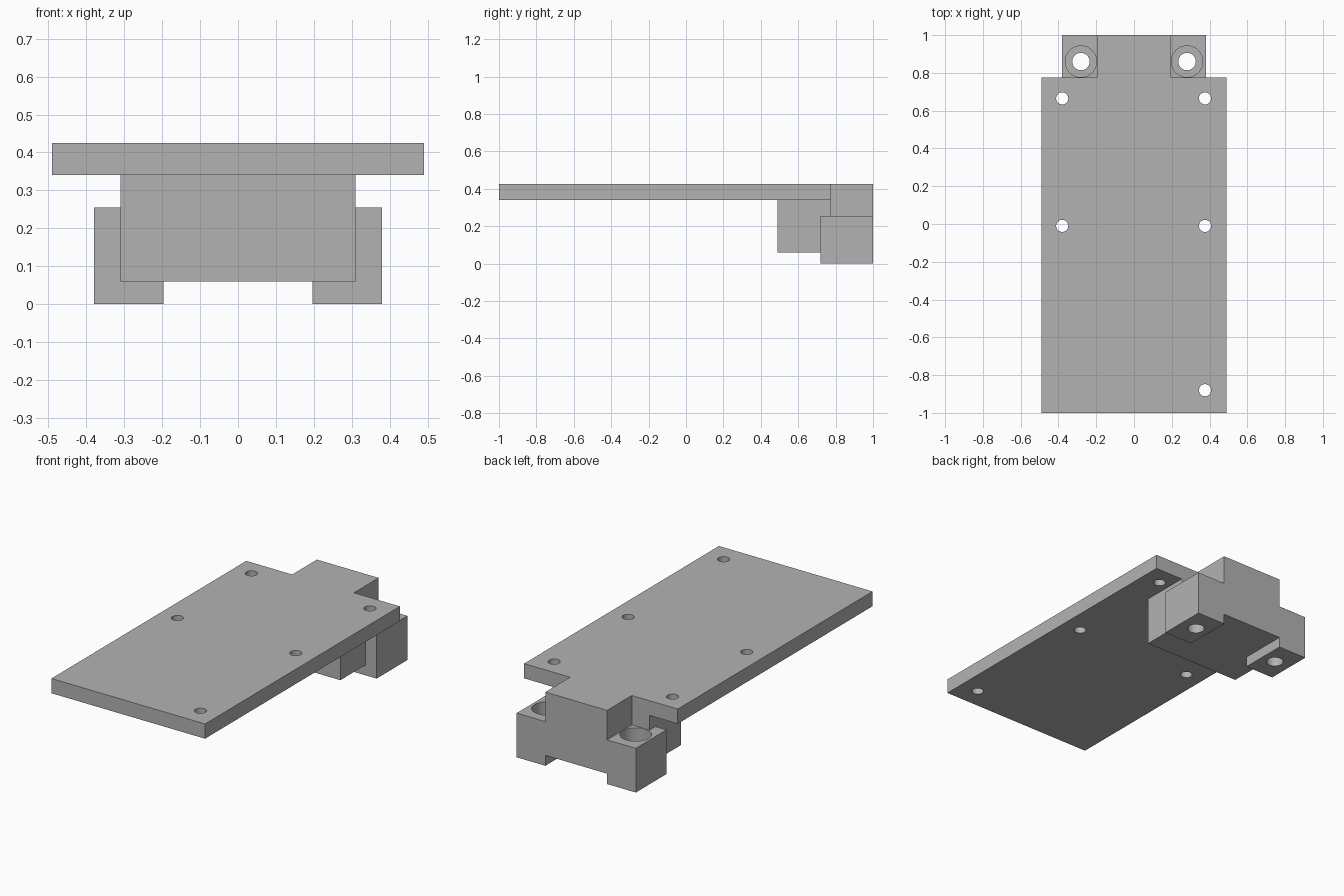
import bpy

# Remove the default object
cube = bpy.data.objects.get("Cube")
if cube:
    bpy.data.objects.remove(cube, do_unlink=True)

# Single grey material
GREY = (0.45, 0.45, 0.45, 1.0)
grey = bpy.data.materials.new("plain_grey")
grey.use_nodes = True
grey.diffuse_color = GREY
grey.node_tree.nodes["Principled BSDF"].inputs["Base Color"].default_value = GREY


def box(name, x, y, z):
    """Box from (min, max) pairs on each axis."""
    centre = [(a + b) / 2 for a, b in (x, y, z)]
    bpy.ops.mesh.primitive_cube_add(size=1, location=centre)
    ob = bpy.context.object
    ob.name = name
    ob.scale = [b - a for a, b in (x, y, z)]
    bpy.ops.object.transform_apply(location=True, rotation=False, scale=True)
    ob.data.materials.append(grey)
    return ob


def cylinder(name, x, y, radius, z):
    """Upright cylinder used for drilling."""
    bpy.ops.mesh.primitive_cylinder_add(
        vertices=48, radius=radius, depth=z[1] - z[0],
        location=(x, y, (z[0] + z[1]) / 2))
    ob = bpy.context.object
    ob.name = name
    ob.hide_render = True
    ob.data.materials.append(grey)
    return ob


def combine(target, tool, operation):
    """Apply an exact boolean and discard the tool object."""
    mod = target.modifiers.new(operation.lower(), "BOOLEAN")
    mod.operation = operation
    mod.solver = "EXACT"
    mod.object = tool
    bpy.context.view_layer.objects.active = target
    bpy.ops.object.modifier_apply(modifier=mod.name)
    bpy.data.objects.remove(tool, do_unlink=True)


TOP, PLATE_BOTTOM, FOOT_TOP, BLOCK_BOTTOM = 0.425, 0.34, 0.255, 0.06
PLATE_BACK = 0.775

# Flat mounting plate
body = box("mounting_plate", (-0.49, 0.49), (-1, PLATE_BACK), (PLATE_BOTTOM, TOP))

# Support block beneath the rear of the plate, and the tongue rising behind it
combine(body, box("support_block", (-0.31, 0.31), (0.49, PLATE_BACK),
                  (BLOCK_BOTTOM, 0.38)), "UNION")
combine(body, box("rear_tongue", (-0.197, 0.197), (0.6, 1),
                  (BLOCK_BOTTOM, TOP)), "UNION")

# Bolt feet with counterbored holes
for side in (-1, 1):
    x = sorted((side * 0.197, side * 0.38))
    combine(body, box("bolt_foot", x, (0.72, 1), (0, FOOT_TOP)), "UNION")
for side in (-1, 1):
    combine(body, cylinder("counterbore", side * 0.281, 0.86, 0.083,
                           (0.11, 0.3)), "DIFFERENCE")
    combine(body, cylinder("bolt_hole", side * 0.281, 0.86, 0.046,
                           (-0.1, 0.2)), "DIFFERENCE")

# Small screw holes through the plate
for x, y in ((-0.38, 0.665), (0.376, 0.665), (-0.38, -0.01),
             (0.376, -0.01), (0.376, -0.88)):
    combine(body, cylinder("screw_hole", x, y, 0.032, (0.3, 0.5)), "DIFFERENCE")

# Smooth hole walls while keeping the edges crisp
body.name = "mounting_bracket"
bpy.ops.object.select_all(action="DESELECT")
body.select_set(True)
bpy.context.view_layer.objects.active = body
bpy.ops.object.shade_smooth_by_angle(angle=0.5)
